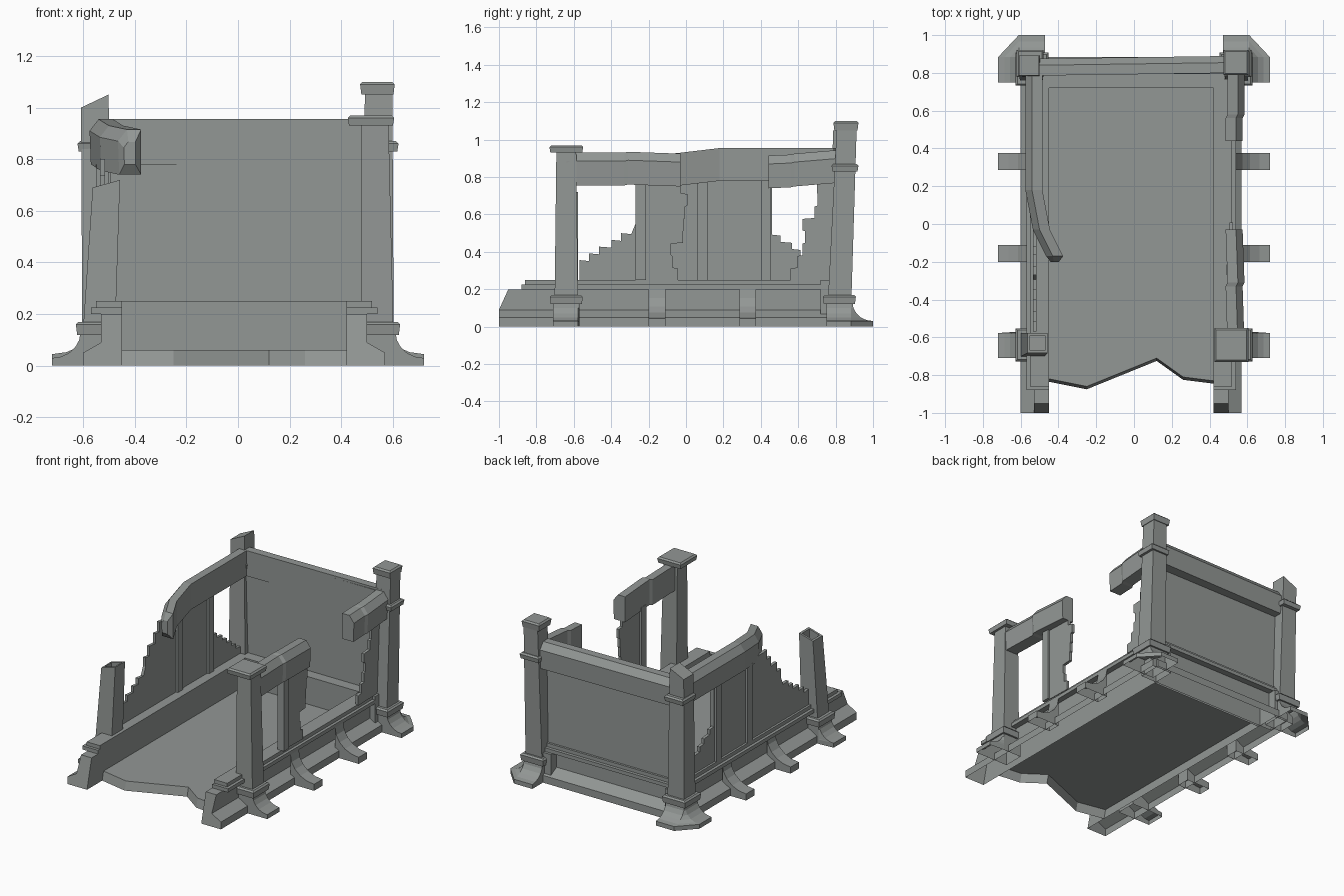
import bpy, bmesh, random
from math import cos, sin, pi

random.seed(4)
cube = bpy.data.objects.get("Cube")
if cube:
    bpy.data.objects.remove(cube)

stone_colour = (0.29, 0.31, 0.3, 1)
stone = bpy.data.materials.new("grey_stone")
stone.use_nodes = True
stone.diffuse_color = stone_colour
stone.node_tree.nodes["Principled BSDF"].inputs["Base Color"].default_value = stone_colour

# Shared sizes
axis = -0.015        # middle of the foundation
inner = 0.435        # inner face of the foundation from that middle
back = 0.72          # inner face of the back foundation
plinth = 0.2         # foundation height
sill = 0.25          # top of the rails
lintel = 0.78        # underside of the beams
post_x = 0.54
front_y, back_y = -0.64, 0.82


def loft(name, rings, hollow=0):
    """Skin a list of closed rings; parts on the ground stay open below."""
    bm = bmesh.new()
    loops = [[bm.verts.new(point) for point in ring] for ring in rings]
    for low, high in zip(loops, loops[1:]):
        for i in range(len(low)):
            bm.faces.new((low[i - 1], low[i], high[i], high[i - 1]))
    bm.faces.new(loops[0])
    top = bm.faces.new(loops[-1])
    bmesh.ops.recalc_face_normals(bm, faces=bm.faces[:])
    if hollow:
        bmesh.ops.inset_individual(bm, faces=[top], thickness=0.02)
        hole = bmesh.ops.extrude_discrete_faces(bm, faces=[top])["faces"][0]
        bmesh.ops.translate(bm, verts=hole.verts[:], vec=(0, 0, -hollow))
    bmesh.ops.remove_doubles(bm, verts=bm.verts[:], dist=0.0001)
    ground = [f for f in bm.faces if all(v.co.z < 0.001 for v in f.verts)]
    bmesh.ops.delete(bm, geom=ground, context="FACES_ONLY")
    mesh = bpy.data.meshes.new(name)
    bm.to_mesh(mesh)
    bm.free()
    mesh.materials.append(stone)
    obj = bpy.data.objects.new(name, mesh)
    bpy.context.scene.collection.objects.link(obj)
    return obj


def square(x, y, r, z, slant=0):
    """Horizontal square ring; slant raises its +x side."""
    return [(x - r, y - r, z), (x + r, y - r, z + slant),
            (x + r, y + r, z + slant), (x - r, y + r, z)]


def sweep(name, profile, stations, out):
    """Carry an (outward, up) profile through stations."""
    return loft(name, [[(x + out[0] * d, y + out[1] * d, z + h) for d, h in profile]
                       for x, y, z in stations])


def bar(width, low, high):
    return [(0, low), (width, low), (width, high), (0, high)]


def concave(reach, height, lip):
    """Quarter curve falling outward to a thin lip, as (outward, up) pairs."""
    angles = [i * pi / 10 for i in range(6)]
    return [(reach * (1 - cos(a)), lip + (height - lip) * (1 - sin(a))) for a in angles] + [(reach, 0)]


def ragged(start, end, steps, jitter):
    """Broken masonry edge in stair steps from start to end, as (y, z)."""
    points = [start]
    for i in range(1, steps + 1):
        t = i / steps
        y = start[0] + (end[0] - start[0]) * t + random.uniform(-jitter, jitter)
        z = start[1] + (end[1] - start[1]) * t
        points += [(points[-1][0], z), (y, z - 0.005)]
    return points


def wall(name, x, outline, thick=0.01):
    loft(name, [[(side, y, z) for y, z in outline] for side in (x - thick, x + thick)])


def post(name, foot, lean, height, slant=0, hollow=0):
    x, y = foot
    loft(name, [square(x, y, 0.063, 0.1),
                square(x + lean[0], y + lean[1], 0.053, height, slant)], hollow)


def band(name, x, y, r, low, high):
    """Square block around a post with a narrow bevel on top."""
    loft(name, [square(x, y, r - 0.005, low), square(x, y, r, high - 0.01),
                square(x, y, r - 0.01, high)])


def corner_foot(name, s, y, wrap):
    """Flared foot; wrap = 1 carries the flare round to the back."""
    r = 0.07
    loft(name, [[(s * (post_x + dx), y + dy, z) for dx, dy in
                 ((-r, -r), (r + t, -r), (r + t, r * 0.9), (r, r + t * wrap), (-r, r + t * wrap))]
                for t, z in concave(0.11, 0.13, 0.03)])


# Floor slab with a broken front edge
edge = [(-0.45, -0.82), (-0.4, -0.83), (-0.25, -0.86), (0.12, -0.71), (0.26, -0.81), (0.42, -0.83)]
loft("floor", [[(x, y - drop, z) for x, y in edge + [(0.42, back), (-0.45, back)]]
               for z, drop in ((0, 0.015), (0.06, 0))])

# Stepped foundation profile and the two rails above it
skirt = [(0, 0), (0.15, 0), (0.15, 0.05), (0.08, 0.09), (0.08, plinth), (0, plinth)]
step = 0.225
lower_rail, upper_rail = bar(0.12, plinth, step), bar(0.1, step, sill)

for s, side in ((-1, "right"), (1, "left")):
    x, out = axis + s * inner, (s, 0)
    base = sweep(side + "_foundation", skirt, [(x, -1, 0), (x, 0.87, 0)], out)
    for vert in base.data.vertices:          # sloping front end
        if vert.co.y < 0 and vert.co.z > plinth / 2:
            vert.co.y += 0.05
    sweep(side + "_lower_rail", lower_rail, [(x, -0.88, 0), (x, back_y, 0)], out)
    sweep(side + "_upper_rail", upper_rail, [(x, -0.86, 0), (x, back_y, 0)], out)

    # Curved side buttresses
    support = [(0, 0), (0, plinth)] + concave(0.18, plinth, 0.045)
    for place, y in (("front", -0.155), ("back", 0.33)):
        sweep(f"{side}_{place}_buttress", support,
              [(s * post_x, y + w, 0) for w in (-0.045, 0.045)], out)

    # Feet and collars of the corner posts
    for place, y, wrap in (("front", front_y, 0), ("back", back_y, 1)):
        corner_foot(f"{side}_{place}_foot", s, y, wrap)
        band(f"{side}_{place}_collar", s * post_x, y, 0.088, 0.12, 0.17)
    band(side + "_back_band", s * 0.55, 0.85, 0.072, 0.83, 0.87)

# Back wall
beam = [(-0.045, 0), (0.04, 0), (0.045, 0.13), (0.01, 0.175), (-0.045, 0.175)]
back_ends = [(-post_x, back, 0), (post_x, back, 0)]
for name, profile in (("foundation", skirt), ("lower_rail", lower_rail), ("upper_rail", upper_rail)):
    sweep("back_" + name, [(d * 1.1, h) for d, h in profile], back_ends, (0, 1))
sweep("back_panel", bar(0.02, sill, 0.94), [(x, y + 0.075, z) for x, y, z in back_ends], (0, 1))
sweep("back_beam", beam, [(-post_x, 0.83, lintel), (post_x, 0.845, lintel)], (0, 1))

# Corner posts, each leaning a little, two of them broken off
post("left_front_post", (post_x, front_y), (-0.01, 0), 0.94)
band("left_front_cap", 0.515, front_y, 0.09, 0.93, 0.97)
post("left_back_post", (post_x, back_y), (0.005, 0.04), 1.08)
band("left_back_cap", post_x, 0.855, 0.067, 1.05, 1.1)
post("right_front_post", (-post_x, front_y), (0.03, 0.01), 0.69, 0.03, hollow=0.15)
post("right_back_post", (-post_x, back_y), (-0.015, 0.02), 1, 0.05)

# Broken side beams
sweep("left_front_beam", beam, [(post_x, front_y, 0.755), (0.53, -0.33, 0.755),
                                (post_x, -0.31, 0.76), (0.53, -0.03, 0.75)], (1, 0))
sweep("left_back_beam", beam, [(0.53, 0.44, 0.74), (0.53, 0.56, 0.745),
                               (post_x, 0.58, 0.75), (post_x, back_y, 0.77)], (1, 0))
bend = [(-0.53, back_y, lintel), (-0.53, 0.18, lintel), (-0.49, -0.03, 0.755), (-0.42, -0.17, 0.74)]
sweep("right_beam", beam, bend, (-1, 0))
tip_x, tip_y, tip_z = bend[-1]
loft("right_beam_tip", [[(tip_x - d * k, tip_y - 0.06 * (1 - k), tip_z + 0.08 + (h - 0.08) * k)
                         for d, h in beam] for k in (1, 0.5)])

# Ragged side walls
right_x, left_x = -0.525, 0.515
wall("right_wall", right_x,
     [(-0.57, sill)] + ragged((-0.57, 0.32), (-0.28, 0.5), 5, 0.015)
     + ragged((-0.27, 0.55), (-0.08, 0.8), 4, 0.015)
     + [(0.46, 0.8)] + ragged((0.46, 0.53), (0.78, 0.3), 6, 0.015) + [(0.8, sill)])
wall("left_front_wall", left_x,
     [(-0.27, sill), (-0.27, lintel)] + ragged((-0.03, lintel), (-0.06, sill), 8, 0.05))
wall("left_back_wall", left_x,
     [(0.8, sill), (0.8, lintel)] + ragged((0.7, lintel), (0.56, sill), 8, 0.03))

# Upright mullions against the walls
for name, x, y in (("right_front_mullion", right_x, 0.06), ("right_back_mullion", right_x, 0.4),
                   ("left_mullion", left_x, -0.27)):
    wall(name, x, [(y + d, z) for d, z in bar(0.055, sill, lintel)], 0.025)
